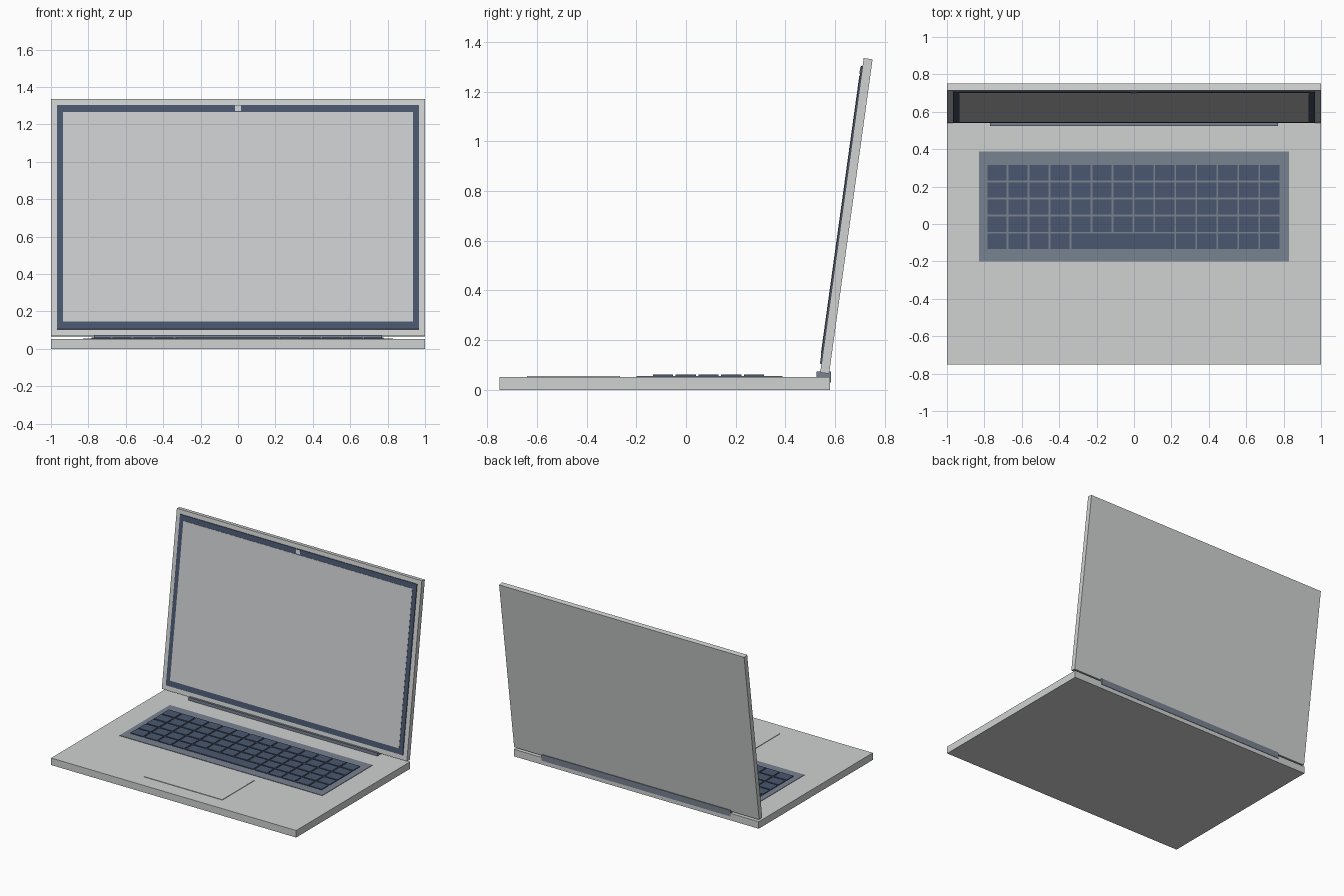
import bpy
from math import atan2
from mathutils import Matrix, Vector

cube = bpy.data.objects.get("Cube")
if cube:
    bpy.data.objects.remove(cube, do_unlink=True)


def material(name, r, g, b):
    m = bpy.data.materials.new(name)
    m.use_nodes = True
    m.diffuse_color = (r, g, b, 1)
    m.node_tree.nodes["Principled BSDF"].inputs["Base Color"].default_value = (r, g, b, 1)
    return m


silver = material("silver", 0.63, 0.64, 0.64)
screen_grey = material("screen grey", 0.6, 0.61, 0.62)
navy = material("dark blue", 0.07, 0.095, 0.16)
slate = material("slate blue", 0.19, 0.225, 0.28)


def box(name, x, y, z, mat, frame=None):
    """Box from (min, max) ranges, optionally placed in another frame."""
    bpy.ops.mesh.primitive_cube_add(size=1)
    ob = bpy.context.object
    ob.name = name
    ranges = (x, y, z)
    centre = Vector([(a + b) / 2 for a, b in ranges])
    size = Vector([b - a for a, b in ranges])
    ob.data.transform(Matrix.Translation(centre) @ Matrix.Diagonal(size).to_4x4())
    if frame:
        ob.matrix_world = frame
    ob.data.materials.append(mat)
    return ob


# Base, trackpad and keyboard tray
TOP = 0.052
box("base", (-1, 1), (-0.75, 0.58), (0, TOP), silver)
box("trackpad", (-0.32, 0.32), (-0.64, -0.265), (TOP - 0.01, TOP + 0.004), silver)
box("keyboard_tray", (-0.828, 0.828), (-0.2, 0.388), (TOP - 0.01, TOP + 0.003), slate)

# Keys: five rows, with the space bar spanning five columns of the front row
PITCH_X, PITCH_Y, GAP = 0.1122, 0.0915, 0.01
for row in range(5):
    spans = [(c, 1) for c in range(14)]
    if row == 0:
        spans = [s for s in spans if not 4 <= s[0] <= 8] + [(4, 5)]
    y = -0.133 + row * PITCH_Y
    for col, width in spans:
        x = -0.784 + col * PITCH_X
        name = "space_bar" if width > 1 else f"key_{row}_{col}"
        box(name, (x, x + width * PITCH_X - GAP), (y, y + PITCH_Y - GAP),
            (TOP, TOP + 0.009), navy)

# Hinge bar
box("hinge", (-0.77, 0.77), (0.525, 0.583), (0.03, 0.075), slate)

# Lid: built upright in its own frame, then leaned back about its lower front edge
lean = Matrix.Translation((0, 0.54, 0.07)) @ Matrix.Rotation(-atan2(0.175, 1.265), 4, "X")
box("lid", (-1, 1), (0, 0.036), (0, 1.277), silver, lean)
box("screen_bezel", (-0.967, 0.967), (-0.006, 0.01), (0.035, 1.245), navy, lean)
box("screen", (-0.935, 0.935), (-0.008, 0.01), (0.076, 1.206), screen_grey, lean)
box("camera", (-0.016, 0.016), (-0.009, 0.01), (1.212, 1.241), silver, lean)
